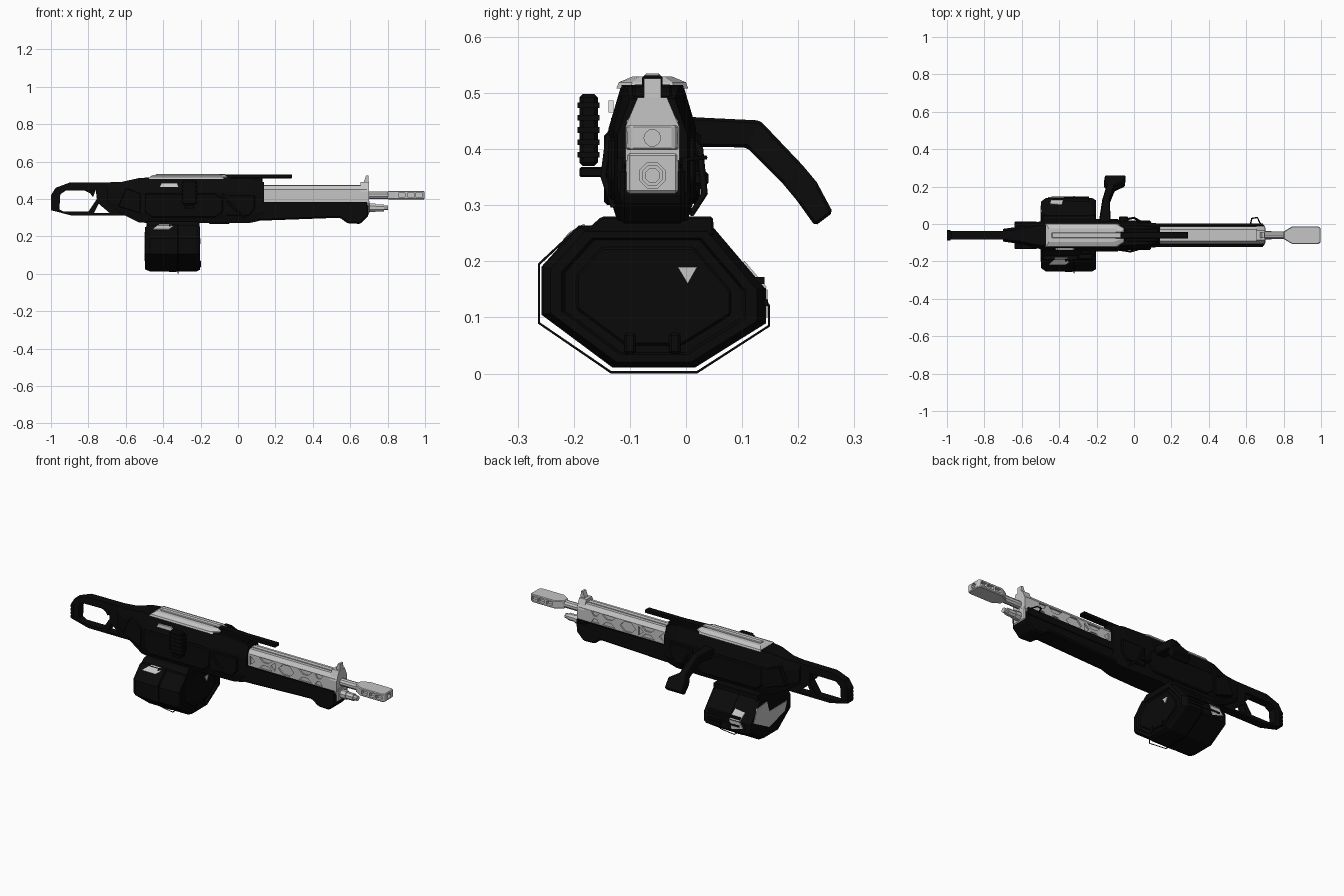
import bpy, bmesh, math
from mathutils import Vector

if "Cube" in bpy.data.objects:
    bpy.data.objects.remove(bpy.data.objects["Cube"])

CY = -0.06  # centre line of the weapon across y


def material(name, value):
    m = bpy.data.materials.new(name)
    m.diffuse_color = (value, value, value, 1)
    m.use_nodes = True
    m.node_tree.nodes["Principled BSDF"].inputs["Base Color"].default_value = m.diffuse_color
    return m


BLACK = material("matte black", 0.003)
GREY = material("light steel", 0.56)
PALE = material("worn pale", 0.72)


def finish(name, bm, mat, bevel=0.0):
    bmesh.ops.recalc_face_normals(bm, faces=bm.faces)
    me = bpy.data.meshes.new(name)
    bm.to_mesh(me)
    bm.free()
    me.materials.append(mat)
    ob = bpy.data.objects.new(name, me)
    bpy.context.collection.objects.link(ob)
    if bevel:
        b = ob.modifiers.new("bevel", "BEVEL")
        b.width, b.segments, b.limit_method = bevel, 1, "ANGLE"
    return ob


def skin(bm, rings):
    """Join equal rings of points into a closed tube."""
    vs = [[bm.verts.new(p) for p in r] for r in rings]
    n = len(vs[0])
    for a, b in zip(vs, vs[1:]):
        for i in range(n):
            bm.faces.new((a[i], a[(i + 1) % n], b[(i + 1) % n], b[i]))
    bm.faces.new(vs[0])
    bm.faces.new(vs[-1])


def place(axis, u, v, t):
    return {"x": (t, u, v), "y": (u, t, v), "z": (u, v, t)}[axis]


def prism(name, pts, axis, a, b, mat, bevel=0.0):
    bm = bmesh.new()
    skin(bm, [[place(axis, u, v, t) for u, v in pts] for t in (a, b)])
    return finish(name, bm, mat, bevel)


def box(name, x, y, z, mat, bevel=0.0):
    pts = [(x[0], z[0]), (x[1], z[0]), (x[1], z[1]), (x[0], z[1])]
    return prism(name, pts, "y", y[0], y[1], mat, bevel)


def rod(name, x0, x1, z, r, sides, mat):
    pts = [(CY + r * math.cos(2 * math.pi * (i + .5) / sides),
            z + r * math.sin(2 * math.pi * (i + .5) / sides)) for i in range(sides)]
    return prism(name, pts, "x", x0, x1, mat)


def loft(name, sections, mat):
    """Chamfered sections along x: x, half width, top half width, z low, z high."""
    bm = bmesh.new()
    rings = []
    for x, w, t, lo, hi in sections:
        h = hi - lo
        half = [(w * .8, lo), (w, lo + h * .2), (w, lo + h * .68), (t, hi)]
        ring = half + [(-y, z) for y, z in reversed(half)]
        rings.append([(x, CY + y, z) for y, z in ring])
    skin(bm, rings)
    return finish(name, bm, mat)


def cut(ob, name, shapes):
    """Cut a list of prisms (points, axis, start, end) from an object."""
    bm = bmesh.new()
    for pts, axis, a, b in shapes:
        skin(bm, [[place(axis, u, v, t) for u, v in pts] for t in (a, b)])
    c = finish(name, bm, ob.data.materials[0])
    c.hide_render = True
    c.hide_viewport = True
    m = ob.modifiers.new("cut", "BOOLEAN")
    m.operation, m.object, m.solver = "DIFFERENCE", c, "EXACT"


def tube(name, pts, r, mat):
    cu = bpy.data.curves.new(name, "CURVE")
    cu.dimensions, cu.bevel_depth, cu.bevel_resolution = "3D", r, 1
    s = cu.splines.new("POLY")
    s.points.add(len(pts) - 1)
    for p, q in zip(s.points, pts):
        p.co = (*q, 1)
    cu.materials.append(mat)
    ob = bpy.data.objects.new(name, cu)
    bpy.context.collection.objects.link(ob)


# Skeleton stock with a grip opening and a small triangular window
stock = prism("stock", [(-1, .34), (-.89, .312), (-.58, .312), (-.56, .49), (-.9, .488),
                        (-.975, .46), (-1, .42)], "y", CY - .023, CY + .023, BLACK)
cut(stock, "stock_cutter", [
    ([(-.955, .345), (-.93, .332), (-.80, .332), (-.755, .40), (-.76, .447),
      (-.92, .445), (-.95, .425)], "y", -.3, .2),
    ([(-.77, .324), (-.685, .324), (-.745, .375)], "y", -.3, .2)])
prism("trigger", [(-.83, .45), (-.76, .45), (-.775, .41), (-.79, .43)], "y",
      CY - .012, CY + .012, BLACK)
for i in range(4):
    box("butt_rib", (-1, -.98), (CY - .028, CY + .028), (.345 + i * .02, .358 + i * .02), BLACK)

# Receiver
loft("receiver", [(-.70, .034, .022, .37, .489), (-.62, .045, .03, .32, .492),
                  (-.53, .068, .05, .275, .512), (-.48, .078, .055, .272, .515),
                  (-.10, .078, .055, .272, .515), (.06, .07, .05, .272, .512),
                  (.10, .066, .045, .28, .505), (.138, .062, .04, .29, .49)], BLACK)
for s in (-1, 1):
    a, b = CY + s * .07, CY + s * .086
    prism("side_panel", [(-.50, .33), (-.46, .30), (-.12, .30), (-.08, .33), (-.08, .40),
                         (-.12, .43), (-.50, .43)], "y", a, b, BLACK, .006)
    prism("front_panel", [(-.06, .31), (.06, .31), (.09, .35), (.09, .42), (-.06, .42)],
          "y", CY + s * .06, CY + s * .078, BLACK, .005)
    prism("rear_panel", [(-.64, .36), (-.52, .32), (-.52, .43), (-.6, .46)],
          "y", CY + s * .03, CY + s * .074, BLACK, .004)
prism("worn_patch", [(-.42, .465), (-.318, .465), (-.325, .487), (-.41, .485)],
      "y", CY - .078, CY - .069, PALE)

# Feed cover and top rail
bm = bmesh.new()
skin(bm, [[(-.475 + d, CY - w, z), (-.09 - d, CY - w, z), (-.05 - d, CY - w * .6, z),
           (-.05 - d, CY + w * .6, z), (-.09 - d, CY + w, z), (-.475 + d, CY + w, z)]
          for w, z, d in ((.064, .508, 0), (.06, .519, .005), (.036, .529, .02))])
finish("feed_cover", bm, GREY)
box("cover_rib", (-.44, -.07), (CY - .014, CY + .014), (.525, .535), GREY, .003)
box("top_rail", (-.10, .29), (CY - .018, CY + .018), (.511, .531), BLACK, .003)
box("rail_riser", (-.05, .13), (CY - .035, CY + .035), (.49, .515), BLACK, .004)

# Lower handguard with front foot
prism("handguard", [(.10, .285), (.14, .285), (.545, .30), (.585, .27), (.655, .267),
                    (.698, .31), (.698, .368), (.10, .375)], "y", CY - .058, CY + .058, BLACK, .008)
for s in (-1, 1):
    box("handguard_rail", (.13, .69), (CY + s * .058 - .005, CY + s * .058 + .005), (.345, .385), BLACK)
box("handguard_cap", (.69, .703), (CY - .047, CY + .047), (.32, .395), GREY, .006)

# Vented barrel shroud with recessed hexagons and bow ties
shroud = prism("barrel_shroud", [(CY - .046, .365), (CY + .046, .365), (CY + .046, .45),
                                 (CY + .03, .472), (CY - .03, .472), (CY - .046, .45)],
               "x", .12, .69, GREY)
recess = []
for s in (-1, 1):
    a, b = CY + s * .038, CY + s * .08
    recess.append(([(.33, .415), (.357, .388), (.40, .388), (.428, .415), (.40, .444), (.357, .444)], "y", a, b))
    for x, w in ((.25, .042), (.50, .042), (.585, .025)):
        recess.append(([(x - w, .447), (x + w, .447), (x + w * .4, .424), (x - w * .4, .424)], "y", a, b))
        recess.append(([(x - w, .384), (x + w, .384), (x + w * .4, .407), (x - w * .4, .407)], "y", a, b))
    for x in (.15, .31):
        d = .03 if x < .2 else -.03
        recess.append(([(x, .39), (x + d, .415), (x, .442)], "y", a, b))
cut(shroud, "shroud_cutter", recess)
box("shroud_spine", (.13, .66), (CY - .012, CY + .012), (.468, .476), GREY)

# Barrel, muzzle brake and lower tube
rod("barrel", .68, .85, .42, .021, 10, GREY)
brake = prism("muzzle_brake", [(.80, CY - .02), (.845, CY - .047), (.985, CY - .047), (.998, CY - .038),
                               (.998, CY + .038), (.985, CY + .047), (.845, CY + .047),
                               (.80, CY + .02)], "z", .398, .443, GREY, .004)
vents = [([(x - .018, .41), (x + .018, .41), (x + .018, .431), (x - .018, .431)],
          "y", CY + s * .03, CY + s * .1) for x in (.875, .925, .968) for s in (-1, 1)]
bore = [(CY + .015 * math.cos(i * math.pi / 5), .42 + .015 * math.sin(i * math.pi / 5)) for i in range(10)]
cut(brake, "brake_cutter", vents + [(bore, "x", .97, 1.1)])
rod("lower_tube", .69, .78, .353, .02, 8, GREY)
rod("lower_tube_collar", .70, .735, .353, .025, 8, GREY)
rod("lower_tube_tip", .775, .802, .353, .014, 8, GREY)

# Front sight
prism("sight_base", [(CY - .048, .38), (CY + .048, .38), (CY + .048, .44), (CY + .026, .492),
                     (CY - .026, .492), (CY - .048, .44)], "x", .655, .70, GREY)
prism("sight_post", [(.665, .47), (.70, .47), (.697, .526), (.685, .526)], "y", CY - .015, CY + .015, GREY)
tube("sling_loop", [(.62, -.01, .38), (.63, .03, .385), (.66, .035, .385), (.68, -.01, .38)], .004, BLACK)

# Drum magazine
DRUM = [(-.255, .19), (-.255, .105), (-.13, .012), (.015, .012), (.14, .09),
        (.14, .15), (.045, .262), (-.19, .262)]


def drum(scale):
    return [(-.058 + (y + .058) * scale, .14 + (z - .14) * scale) for y, z in DRUM]


bm = bmesh.new()
skin(bm, [[(x, y, z) for y, z in drum(k)] for x, k in
          ((-.497, .90), (-.47, 1), (-.225, 1), (-.203, .93), (-.203, .83), (-.211, .80))])
finish("drum_magazine", bm, BLACK)
prism("drum_band", drum(1.012), "x", -.37, -.33, BLACK)
prism("drum_boss", drum(.7), "x", -.215, -.204, BLACK, .004)
prism("magazine_collar", [(-.19, .245), (-.15, .28), (.048, .28), (.05, .245)],
      "x", -.49, -.205, BLACK, .004)
for y in (-.10, -.02):
    box("drum_latch", (-.22, -.198), (y - .01, y + .01), (.035, .072), BLACK, .004)
for i in range(4):
    box("drum_clip", (-.44, -.24), (.12, .146 - abs(i - 1) * .003), (.10 + i * .02, .112 + i * .02), BLACK)
tube("drum_wire", [(-.32, y, z) for y, z in
                   ((-.19, .262), (-.262, .195), (-.262, .09), (-.134, .0025), (.02, .0025),
                    (.148, .085), (.148, .12), (.125, .16))], .0025, BLACK)

# Worn patches on the drum
prism("wear_left", [(.10, .143), (.07, .215), (-.02, .223), (-.04, .16), (-.2, .16),
                    (-.18, .11), (-.04, .07)], "x", -.5, -.493, GREY)
prism("wear_right", [(-.015, .19), (.02, .19), (.003, .16)], "x", -.206, -.2, GREY)


def wear(name, pts, offset):
    bm = bmesh.new()
    skin(bm, [pts, [Vector(p) + Vector(offset) for p in pts]])
    finish(name, bm, GREY)


wear("wear_front", [(-.455, -.215, .2343), (-.37, -.215, .2343), (-.35, -.203, .2476),
                    (-.355, -.178, .262), (-.42, -.178, .262)], (0, -.004, .005))
wear("wear_back", [(-.44, .14, .15), (-.375, .14, .15), (-.385, .10, .197), (-.45, .105, .191)], (0, .004, .004))
wear("wear_back_low", [(-.46, .14, .12), (-.39, .14, .10), (-.375, .14, .15), (-.44, .14, .15)], (0, .005, 0))

# Cranked carry handle on the back side
bm = bmesh.new()
skin(bm, [[(x + dx * w, y + dy, z + dz) for dx, dy, dz in
           ((-1, -a, -b), (1, -a, -b), (1, a, b), (-1, a, b))]
          for x, y, z, w, a, b in ((-.16, -.02, .432, .035, 0, .027), (-.155, .03, .43, .03, 0, .026),
                                   (-.15, .12, .427, .02, .012, .024), (-.125, .19, .355, .022, .018, .016),
                                   (-.105, .215, .325, .055, .018, .016), (-.10, .246, .275, .055, .016, .012))])
finish("carry_handle", bm, BLACK, .005)

# Ribbed knob on the front side
box("knob_arm", (-.285, -.235), (-.19, -.10), (.35, .368), BLACK, .003)
box("side_knob", (-.30, -.22), (-.19, -.157), (.37, .498), BLACK, .006)
for i in range(5):
    box("knob_rib", (-.303, -.217), (-.193, -.154), (.385 + i * .022, .395 + i * .022), BLACK)

# Side hoses
tube("front_hose", [(-.10, -.115, .47), (-.08, -.138, .42), (-.02, -.147, .35), (.04, -.13, .30)], .006, BLACK)
tube("back_hose", [(-.06, -.01, .44), (-.04, .025, .40), (.0, .033, .32), (.04, .01, .285)], .006, BLACK)
box("back_latch", (-.08, -.03), (0, .04), (.335, .36), BLACK, .005)
